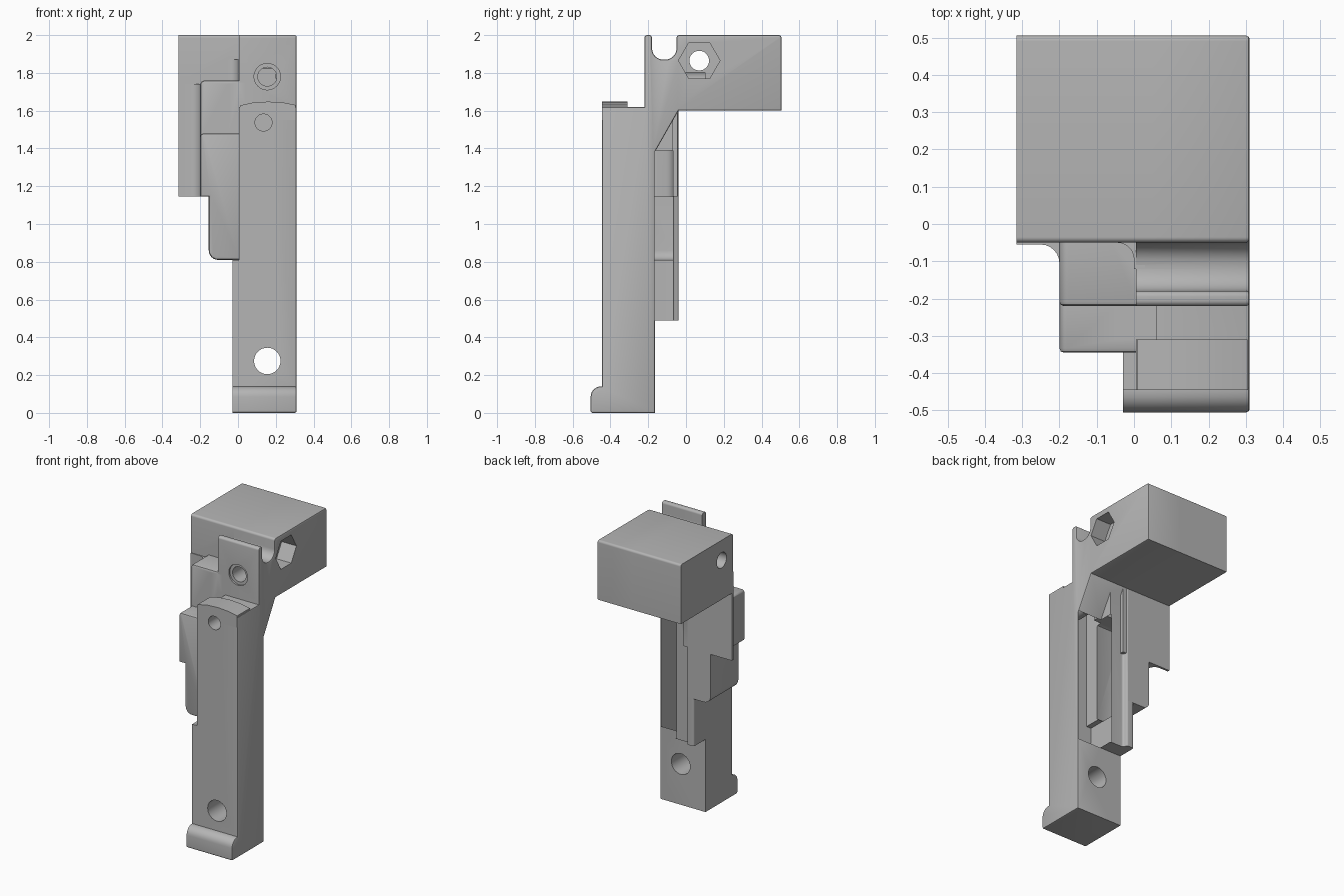
import bpy, bmesh, math
from mathutils import Vector

old = bpy.data.objects.get("Cube")
if old:
    bpy.data.objects.remove(old, do_unlink=True)

grey = bpy.data.materials.new("plain_grey")
grey.use_nodes = True
grey.diffuse_color = (0.46, 0.46, 0.46, 1)
grey.node_tree.nodes["Principled BSDF"].inputs["Base Color"].default_value = grey.diffuse_color


def rounded(points, steps=6):
    """Replace each (a, b, radius) corner by an arc."""
    out = []
    for i, p in enumerate(points):
        c = Vector(p[:2])
        if len(p) < 3:
            out.append(c)
            continue
        u = (Vector(points[i - 1][:2]) - c).normalized()
        v = (Vector(points[(i + 1) % len(points)][:2]) - c).normalized()
        half = u.angle(v) / 2
        centre = c + (u + v).normalized() * p[2] / math.sin(half)
        start = c + u * p[2] / math.tan(half) - centre
        end = c + v * p[2] / math.tan(half) - centre
        sweep = start.angle_signed(end)
        for k in range(steps + 1):
            t = -sweep * k / steps
            out.append(centre + Vector((start.x * math.cos(t) - start.y * math.sin(t),
                                        start.x * math.sin(t) + start.y * math.cos(t))))
    return out


def extrude(name, axis, points, lo, hi, edge=0, edge_at=None):
    """Extrude a profile along an axis, optionally rounding the rim of one end."""
    place = {"x": lambda a, b, d: (d, a, b),
             "y": lambda a, b, d: (a, d, b),
             "z": lambda a, b, d: (a, b, d)}[axis]
    bm = bmesh.new()
    outline = rounded(points)
    rings = [[bm.verts.new(place(p.x, p.y, d)) for p in outline] for d in (lo, hi)]
    caps = [bm.faces.new(r) for r in rings]
    n = len(outline)
    for i in range(n):
        j = (i + 1) % n
        bm.faces.new((rings[0][i], rings[0][j], rings[1][j], rings[1][i]))
    bmesh.ops.recalc_face_normals(bm, faces=bm.faces)
    if edge:
        rim = list(caps[0 if edge_at == lo else 1].edges)
        bmesh.ops.bevel(bm, geom=rim, offset=edge, segments=2, profile=0.5, affect='EDGES')
    mesh = bpy.data.meshes.new(name)
    bm.to_mesh(mesh)
    bm.free()
    mesh.materials.append(grey)
    ob = bpy.data.objects.new(name, mesh)
    bpy.context.collection.objects.link(ob)
    return ob


def box(a0, b0, a1, b1):
    return [(a0, b0), (a1, b0), (a1, b1), (a0, b1)]


def ring(a, b, radius, sides=32):
    return [(a + radius * math.cos(math.tau * k / sides),
             b + radius * math.sin(math.tau * k / sides)) for k in range(sides)]


# Main side profile: foot, column, brace, head, channel and tab
foot = [(-.445, .14), (-.505, .14, .055), (-.505, 0, .012), (-.165, 0)]
side = foot + [(-.165, 1.38), (-.04, 1.6), (.505, 1.6), (.505, 2, .015),
               (-.05, 2, .015), (-.05, 1.87, .06), (-.18, 1.87, .06), (-.18, 2, .015),
               (-.22, 2, .015), (-.22, 1.62), (-.445, 1.62)]
body = extrude("bracket_body", "x", side, .005, .31, .009, .31)

parts = [
    extrude("lower_column", "x", foot + [(-.165, .81), (-.445, .81)], -.03, .05),
    extrude("head_block", "x", [(-.05, 1.6), (.505, 1.6), (.505, 2, .015), (-.05, 2, .015)],
            -.315, .05),
    # Stepped boss and shelf on the right side
    extrude("stepped_boss", "y", [(-.2, 1.145), (-.2, 1.48, .02), (.015, 1.48), (.015, .81),
                                  (-.155, .81, .05), (-.155, 1.145)], -.345, -.04, .012, -.345),
    extrude("upper_shelf", "y", [(-.2, 1.145), (-.2, 1.76, .025), (.05, 1.76), (.05, 1.145)],
            -.22, -.045, .012, -.22),
    # Thin flange blending into the shelf, and the blend beside the tab
    extrude("thin_flange", "z", [(-.315, -.04), (-.315, -.055), (-.2, -.055, .05),
                                 (-.2, -.2), (.01, -.2), (.01, -.04)], 1.145, 1.74),
    extrude("tab_blend", "z", [(-.06, -.03), (-.06, -.05), (0, -.05, .045), (0, -.12),
                               (.03, -.12), (.03, -.03)], 1.7, 1.87),
    # Grooved strip and rib on the back
    extrude("grooved_strip", "z", [(-.03, -.2), (-.03, -.04, .01), (.02, -.04, .01),
                                   (.03, -.07, .015), (.13, -.07), (.13, -.2)], .49, 1.62),
    extrude("back_rib", "z", box(.12, -.2, .305, -.04), .49, 1.39),
    # Arched pad on top of the column
    extrude("arched_pad", "y", [(.01, 1.55), (.01, 1.628), (.08, 1.643), (.16, 1.648),
                                (.24, 1.643), (.305, 1.63), (.305, 1.55)], -.445, -.31),
]
cutters = [
    extrude("shelf_recess", "z", box(-.05, -.31, .06, -.22), 1.48, 1.75),
    extrude("foot_hole", "y", ring(.155, .275, .07), -.7, .1),
    extrude("column_hole", "y", ring(.135, 1.537, .045), -.7, -.3),
    extrude("tab_hole", "y", ring(.155, 1.78, .05), -.5, .1),
    extrude("tab_counterbore", "y", ring(.155, 1.78, .07), -.5, -.208),
    extrude("bolt_hole", "x", ring(.07, 1.865, .052), -.6, .6),
    extrude("nut_pocket", "x", ring(.07, 1.865, .11, 6), .2, .6),
]

# Fuse the parts, then cut the holes
for tool, operation in [(p, 'UNION') for p in parts] + [(c, 'DIFFERENCE') for c in cutters]:
    mod = body.modifiers.new(tool.name, 'BOOLEAN')
    mod.operation, mod.solver, mod.object = operation, 'EXACT', tool
    bpy.ops.object.select_all(action='DESELECT')
    bpy.context.view_layer.objects.active = body
    body.select_set(True)
    bpy.ops.object.modifier_apply(modifier=mod.name)
    bpy.data.objects.remove(tool, do_unlink=True)

bpy.ops.object.shade_smooth_by_angle(angle=math.radians(32))
